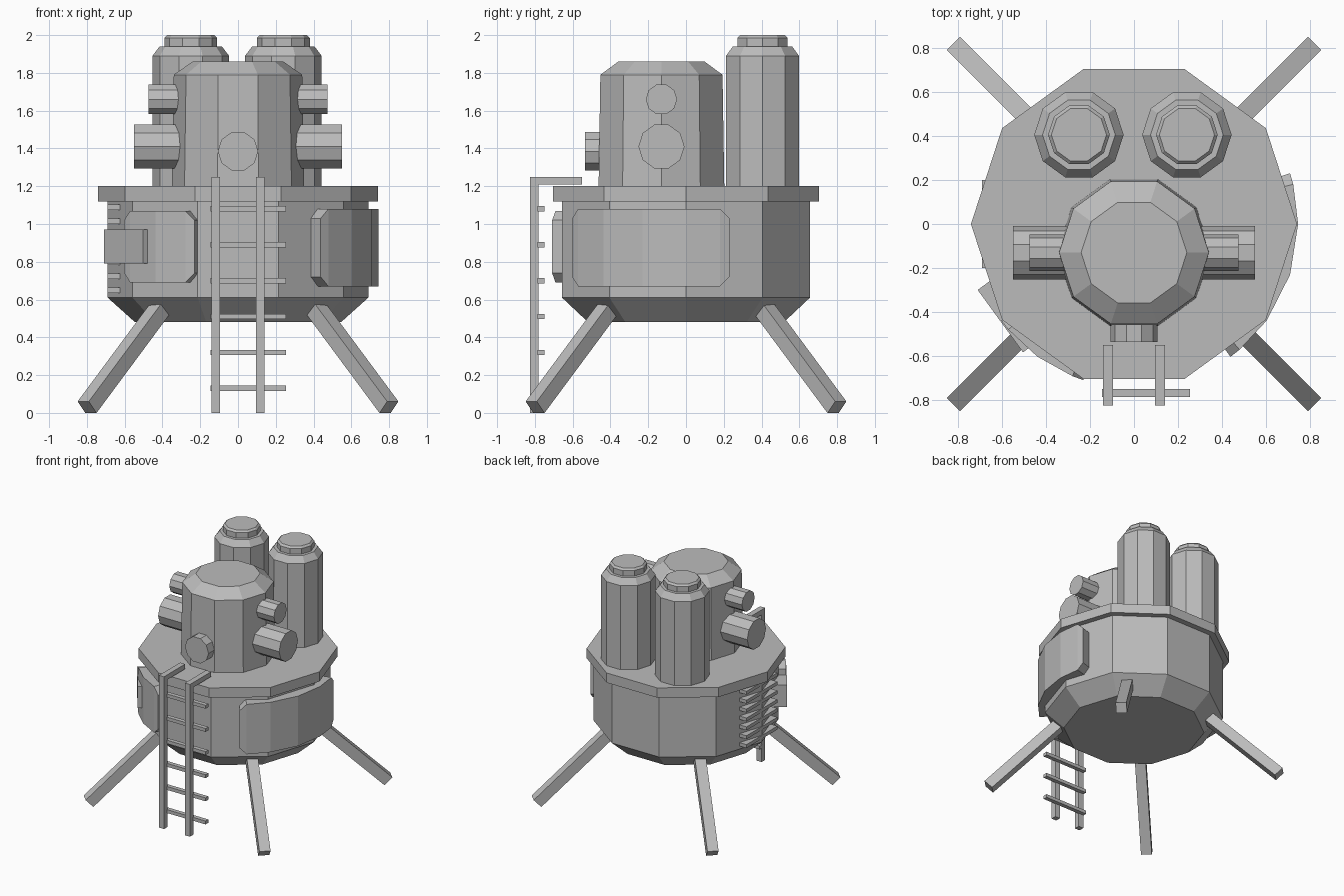
import bpy, bmesh
from math import sin, cos, radians, tau
from mathutils import Matrix, Vector

old = bpy.data.objects.get("Cube")
if old:
    bpy.data.objects.remove(old, do_unlink=True)

grey = bpy.data.materials.new("light grey metal")
grey.use_nodes = True
grey.diffuse_color = (0.5, 0.5, 0.5, 1)
grey.node_tree.nodes["Principled BSDF"].inputs["Base Color"].default_value = grey.diffuse_color


def finish(name, bm, matrix=Matrix()):
    bmesh.ops.recalc_face_normals(bm, faces=bm.faces)
    mesh = bpy.data.meshes.new(name)
    bm.to_mesh(mesh)
    bm.free()
    mesh.materials.append(grey)
    obj = bpy.data.objects.new(name, mesh)
    obj.matrix_world = matrix
    bpy.context.scene.collection.objects.link(obj)
    return obj


def skin(bm, rings):
    """Join closed rings of points with quads and cap both ends."""
    loops = [[bm.verts.new(p) for p in ring] for ring in rings]
    n = len(loops[0])
    for a, b in zip(loops, loops[1:]):
        for i in range(n):
            j = (i + 1) % n
            bm.faces.new((a[i], a[j], b[j], b[i]))
    bm.faces.new(loops[0])
    bm.faces.new(loops[-1])


def turned(name, profile, matrix=Matrix(), sides=10):
    """Faceted solid from (radius, height) pairs."""
    bm = bmesh.new()
    skin(bm, [[(r * cos(tau * i / sides), r * sin(tau * i / sides), z)
               for i in range(sides)] for r, z in profile])
    return finish(name, bm, matrix)


def box(name, low, high, matrix=Matrix()):
    low, high = Vector(low), Vector(high)
    bm = bmesh.new()
    bmesh.ops.create_cube(bm, size=1)
    for v in bm.verts:
        v.co = (low + high) / 2 + v.co * (high - low)
    return finish(name, bm, matrix)


def curved_panel(name, start, end, z0, z1, inner=0.63, outer=0.745):
    """Thick panel wrapped round the hull, with clipped corners."""
    clip, bevel = 0.05, 4
    angles = [start, start + bevel]
    angles += [a for a in range(start + 18, end, 18)]
    angles += [end - bevel, end]
    rings = []
    for a in angles:
        c = clip if a in (start, end) else 0
        x, y = cos(radians(a)), sin(radians(a))
        rings.append([(x * r, y * r, z) for r, z in
                      ((inner, z0 + c), (outer, z0 + c), (outer, z1 - c), (inner, z1 - c))])
    bm = bmesh.new()
    skin(bm, rings)
    return finish(name, bm)


def turn(degrees):
    return Matrix.Rotation(radians(degrees), 4, 'Z')


# Hull and deck
turned("hull", [(0.545, 0.48), (0.69, 0.61), (0.69, 1.13)])
turned("deck", [(0.74, 1.12), (0.74, 1.2)])

# Turret with its front port
turned("turret", [(0.35, 1.19), (0.34, 1.79), (0.24, 1.86)],
       Matrix.Translation((0, -0.13, 0)))
turned("front_port", [(0.107, 0.4), (0.107, 0.535)],
       Matrix.Translation((0, 0, 1.385)) @ Matrix.Rotation(radians(90), 4, 'X'))

# Parts that repeat on both sides
for side, word in ((1, "left"), (-1, "right")):
    tip = Matrix.Rotation(radians(90 * side), 4, 'Y')
    for size, r, length, z in (("large", 0.122, 0.55, 1.41), ("small", 0.083, 0.475, 1.66)):
        # Rolled so that two corners lie level
        roll = Matrix.Rotation(radians(90), 4, 'Z')
        turned(f"{word}_{size}_port", [(r, 0.22), (r, length)],
               Matrix.Translation((0, -0.13, z)) @ tip @ roll)

    turned(f"{word}_tank",
           [(0.203, 1.19), (0.203, 1.89), (0.165, 1.94), (0.14, 1.94),
            (0.14, 1.985), (0.125, 2.0)],
           Matrix.Translation((0.245 * side - 0.005, 0.405, 0)))

    x = 0.118 * side
    box(f"{word}_ladder_rail", (x - 0.023, -0.825, 0), (x + 0.023, -0.78, 1.25))
    box(f"{word}_ladder_hook", (x - 0.023, -0.78, 1.21), (x + 0.023, -0.55, 1.25))

# Ladder rungs
for i in range(6):
    z = 0.13 + 0.19 * i
    box(f"ladder_rung_{i + 1}", (-0.145, -0.785, z - 0.014), (0.255, -0.75, z + 0.014))

# Legs, square bars running outward and down
top, foot = Vector((0.58, 0, 0.555)), Vector((1.13, 0, 0.03))
along = foot - top
for i in range(4):
    place = turn(45 + 90 * i) @ Matrix.Translation(top) @ \
        along.to_track_quat('X', 'Z').to_matrix().to_4x4()
    box(f"leg_{i + 1}", (0, -0.042, -0.042), (along.length, 0.042, 0.042), place)

# Hull panels, equipment box and side slats
curved_panel("large_side_panel", -54, 18, 0.67, 1.08)
curved_panel("small_front_panel", 216, 252, 0.69, 1.07)
box("equipment_box", (0.58, -0.175, 0.79), (0.75, 0.175, 0.97), turn(216))
for i in range(7):
    z = 0.65 + 0.073 * i
    box(f"side_slat_{i + 1}", (-0.69, -0.2, z - 0.014), (-0.6, 0.2, z + 0.014))
